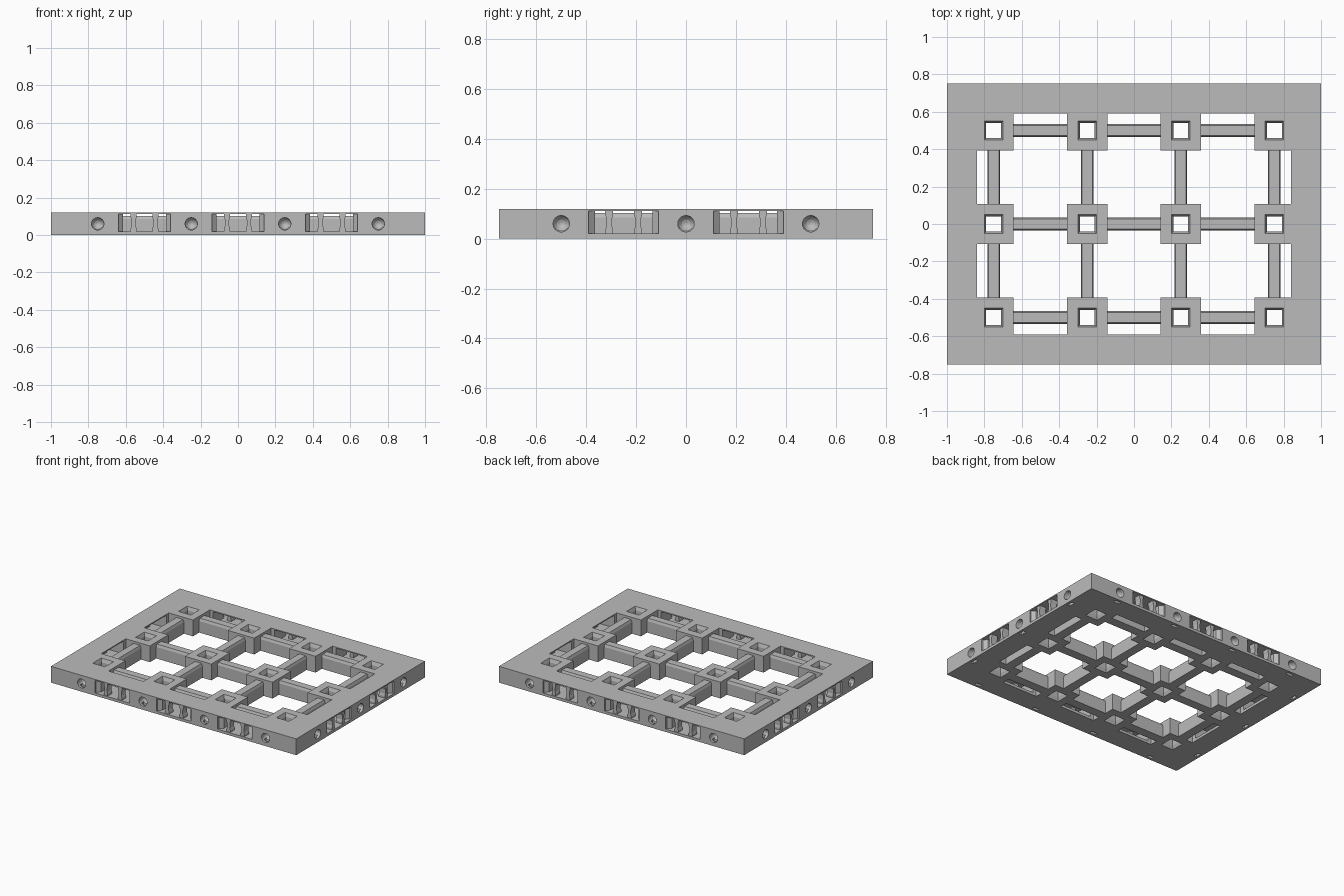
import bpy, bmesh
from math import pi
from mathutils import Matrix, Vector

cube = bpy.data.objects.get("Cube")
if cube:
    bpy.data.objects.remove(cube, do_unlink=True)

grey = bpy.data.materials.new("plain grey")
grey.use_nodes = True
COLOUR = (0.5, 0.5, 0.5, 1)
grey.diffuse_color = COLOUR
grey.node_tree.nodes["Principled BSDF"].inputs["Base Color"].default_value = COLOUR

HX, HY, H = 1.0, 0.75, 0.12          # half length, half width, height
INX, INY = 0.84, 0.59                # inner edge of the border
XS, YS = (-0.75, -0.25, 0.25, 0.75), (-0.5, 0, 0.5)
NODE = 0.107


def make(name, bm):
    bmesh.ops.recalc_face_normals(bm, faces=bm.faces)
    mesh = bpy.data.meshes.new(name)
    bm.to_mesh(mesh)
    bm.free()
    mesh.materials.append(grey)
    obj = bpy.data.objects.new(name, mesh)
    bpy.context.collection.objects.link(obj)
    return obj


def loft(bm, rings, closed=False):
    """Skin rings of points; cap the ends unless the rings form a loop."""
    rows = [[bm.verts.new(p) for p in ring] for ring in rings]
    pairs = list(zip(rows, rows[1:]))
    if closed:
        pairs.append((rows[-1], rows[0]))
    else:
        bm.faces.new(rows[0])
        bm.faces.new(rows[-1])
    n = len(rows[0])
    for a, b in pairs:
        for i in range(n):
            bm.faces.new((a[i], a[(i + 1) % n], b[(i + 1) % n], b[i]))


def rect(hx, hy, z, c=(0, 0)):
    return [Vector((c[0] + sx * hx, c[1] + sy * hy, z))
            for sx, sy in ((-1, -1), (1, -1), (1, 1), (-1, 1))]


def box(bm, x0, x1, y0, y1, z0, z1, m):
    mid, hx, hy = ((x0 + x1) / 2, (y0 + y1) / 2), (x1 - x0) / 2, (y1 - y0) / 2
    loft(bm, [[m @ p for p in rect(hx, hy, z, mid)] for z in (z0, z1)])


def cut(target, cutter):
    mod = target.modifiers.new("cut", 'BOOLEAN')
    mod.operation, mod.solver, mod.object = 'DIFFERENCE', 'EXACT', cutter
    mod.use_self = True
    cutter.hide_render = True
    bpy.context.view_layer.update()
    dg = bpy.context.evaluated_depsgraph_get()
    mesh = bpy.data.meshes.new_from_object(target.evaluated_get(dg))
    target.modifiers.clear()
    target.data = mesh
    bpy.data.objects.remove(cutter, do_unlink=True)


# Each side: local x runs along the edge, local y goes inward from the outer face
def side(angle, distance):
    return Matrix.Rotation(angle, 4, 'Z') @ Matrix.Translation((0, -distance, 0))


SIDES = [(side(0, HY), XS), (side(pi, HY), XS),
         (side(pi / 2, HX), YS), (side(-pi / 2, HX), YS)]

# Border
bm = bmesh.new()
loft(bm, [rect(HX, HY, 0), rect(HX, HY, H), rect(INX, INY, H), rect(INX, INY, 0)], True)
border = make("border_frame", bm)

windows, sockets, slots, posts = (bmesh.new() for _ in range(4))
for m, stops in SIDES:
    for a, b in zip(stops, stops[1:]):
        c = (a + b) / 2
        # Clip window, tapering inward from the outer face
        rings = []
        for y, w in ((-0.02, 0.14), (0.012, 0.14), (0.035, 0.115), (0.2, 0.115)):
            rings.append([m @ Vector((c + sx * w, y, z)) for sx, z in
                          ((-1, 0.02), (1, 0.02), (1, 0.112), (-1, 0.112))])
        loft(windows, rings)
        # Pair of waisted posts in each window
        for s in (-1, 1):
            loft(posts, [[m @ p for p in rect(w, 0.025, z, (c + s * 0.058, 0.032))]
                         for z, w in ((0.015, 0.016), (0.035, 0.016), (0.05, 0.011),
                                      (0.08, 0.011), (0.095, 0.016), (0.116, 0.016))])
    for c in stops:
        # Round-bottomed socket and the slot below it
        rings = []
        for y, r in ((-0.02, 0.033), (0.03, 0.033), (0.046, 0.028), (0.058, 0.017), (0.063, 0.005)):
            spin = [Matrix.Rotation(2 * pi * i / 24, 3, 'Y') @ Vector((r, 0, 0)) for i in range(24)]
            rings.append([m @ (p + Vector((c, y, 0.06))) for p in spin])
        loft(sockets, rings)
        box(slots, c - 0.024, c + 0.024, 0.018, 0.04, -0.02, 0.05, m)
for name, cutter in (("window", windows), ("socket", sockets), ("slot", slots)):
    cut(border, make(name + "_cutter", cutter))
make("window_posts", posts)

# Square hollow nodes
bm = bmesh.new()
for x in XS:
    for y in YS:
        loft(bm, [rect(w, w, z, (x, y)) for w, z in
                  ((NODE, 0), (NODE, H), (0.05, H), (0.04, 0.095), (0.04, 0.025), (0.05, 0))], True)
make("grid_nodes", bm)

# Chamfered beams between the nodes
PROFILE = ((-0.034, 0), (0.034, 0), (0.034, 0.085), (0.027, 0.103), (-0.027, 0.103), (-0.034, 0.085))


def beams(name, along, across, swap):
    bm = bmesh.new()
    for c in across:
        for a, b in zip(along, along[1:]):
            rings = []
            for t in (a + NODE - 0.005, b - NODE + 0.005):
                rings.append([Vector((c + u, t, z) if swap else (t, c + u, z)) for u, z in PROFILE])
            loft(bm, rings)
    return make(name, bm)


beams("long_beams", XS, YS, False)
beams("cross_beams", YS, XS, True)
